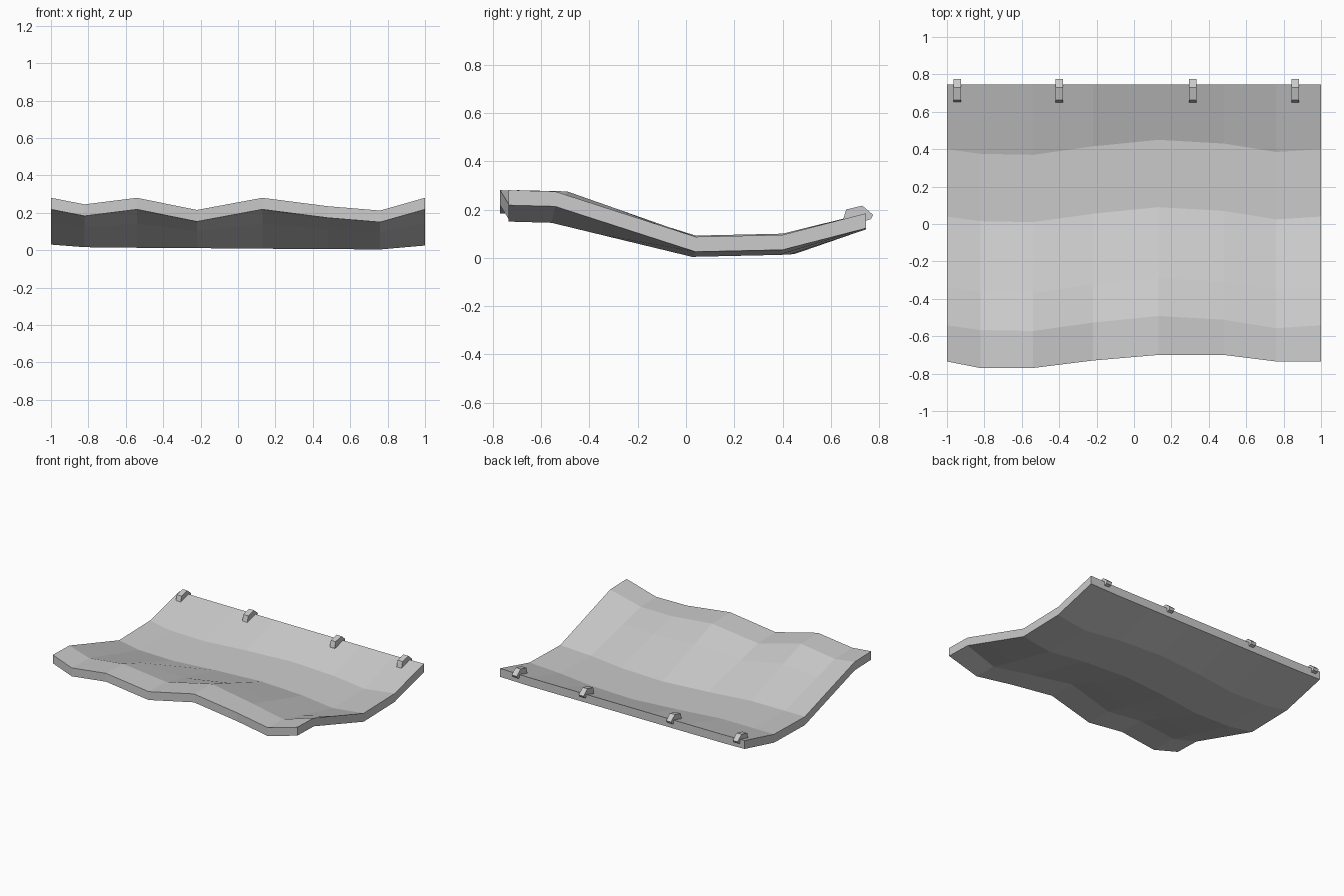
import bpy
import bmesh

default = bpy.data.objects.get("Cube")
if default:
    bpy.data.objects.remove(default, do_unlink=True)

# One plain grey for the whole canopy
grey = bpy.data.materials.new("light_grey")
grey.use_nodes = True
colour = (0.6, 0.6, 0.6, 1)
grey.diffuse_color = colour
grey.node_tree.nodes["Principled BSDF"].inputs["Base Color"].default_value = colour


def finish(name, bm):
    bmesh.ops.recalc_face_normals(bm, faces=bm.faces)
    mesh = bpy.data.meshes.new(name)
    bm.to_mesh(mesh)
    bm.free()
    mesh.materials.append(grey)
    obj = bpy.data.objects.new(name, mesh)
    bpy.context.collection.objects.link(obj)
    return obj


# Column positions, and how each column shifts and ripples
columns = [-1, -0.82, -0.54, -0.22, 0.13, 0.48, 0.76, 1]
sway = [0, -0.025, -0.03, 0.015, 0.05, 0.03, -0.015, 0]
front_sway = [0, -0.035, -0.035, 0.005, 0.035, 0.035, 0, 0]
ripple = [0.28, 0.245, 0.28, 0.215, 0.28, 0.235, 0.212, 0.28]
valley = [0.092, 0.078, 0.075, 0.073, 0.07, 0.068, 0.066, 0.087]


def column_points(i):
    """Top surface of one column, from the front edge to the back edge."""
    s, fold, low = sway[i], ripple[i], valley[i]
    crest = (-0.542 + s, fold - 0.005)
    dip = (0.04 + s, low)
    middle = tuple(a * 0.65 + b * 0.35 for a, b in zip(crest, dip))
    return [(-0.735 + front_sway[i], fold), crest, middle, dip,
            (0.40 + s, low + 0.008), (0.745, 0.165 + low * 0.22)]


# Draped sheet: upper and lower skins joined by a rim
bm = bmesh.new()
top, bottom = [], []
for i, x in enumerate(columns):
    points = column_points(i)
    top.append([bm.verts.new((x, y, z)) for y, z in points])
    bottom.append([bm.verts.new((x, y, z - 0.062)) for y, z in points])
rows = len(top[0])
for i in range(len(columns) - 1):
    for j in range(rows - 1):
        for skin in (top, bottom):
            bm.faces.new((skin[i][j], skin[i + 1][j],
                          skin[i + 1][j + 1], skin[i][j + 1]))
    for j in (0, rows - 1):
        bm.faces.new((top[i][j], top[i + 1][j], bottom[i + 1][j], bottom[i][j]))
for i in (0, len(columns) - 1):
    for j in range(rows - 1):
        bm.faces.new((top[i][j], top[i][j + 1], bottom[i][j + 1], bottom[i][j]))
finish("draped_sheet", bm)

# Small bent clips along the back edge
clip_profile = [(0.65, 0.155), (0.663, 0.2), (0.73, 0.216),
                (0.775, 0.178), (0.765, 0.16), (0.735, 0.15)]
for number, x in enumerate([-0.945, -0.4, 0.315, 0.862], 1):
    bm = bmesh.new()
    side = bm.faces.new([bm.verts.new((x - 0.02, y, z)) for y, z in clip_profile])
    end = bmesh.ops.extrude_face_region(bm, geom=[side], use_keep_orig=True)
    moved = [v for v in end["geom"] if isinstance(v, bmesh.types.BMVert)]
    bmesh.ops.translate(bm, verts=moved, vec=(0.04, 0, 0))
    finish(f"back_clip_{number}", bm)
